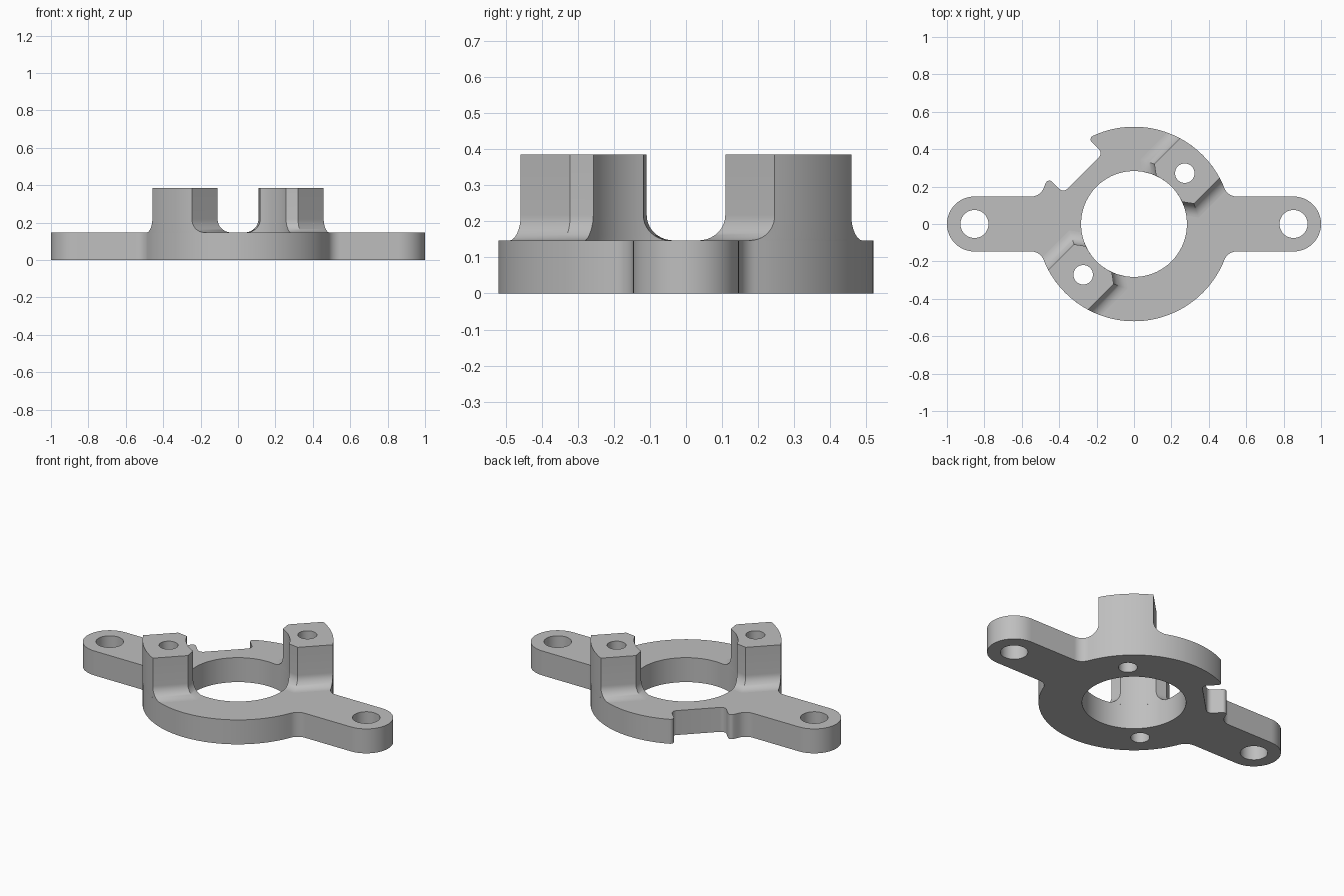
import bpy
import bmesh
from math import sin, cos, asin, acos, atan2, degrees, radians, sqrt, pi
from mathutils import Vector, Matrix

if "Cube" in bpy.data.objects:
    bpy.data.objects.remove(bpy.data.objects["Cube"])

PLATE_Z, TOP_Z = 0.147, 0.385
DISK, BORE, ARM = 0.52, 0.283, 0.147
ARM_X = 1 - ARM
POST_U, POST_HOLE = 0.384, 0.052
FILLET = 0.07

grey = bpy.data.materials.new("plain grey")
grey.use_nodes = True
colour = (0.52, 0.52, 0.52, 1)
grey.diffuse_color = colour
grey.node_tree.nodes["Principled BSDF"].inputs["Base Color"].default_value = colour


def arc(cx, cy, r, start, end, n=10):
    """Points on an arc, angles in degrees."""
    angles = [radians(start + (end - start) * i / n) for i in range(n + 1)]
    return [Vector((cx + r * cos(a), cy + r * sin(a))) for a in angles]


def circle(cx, cy, r, n=48):
    return arc(cx, cy, r, 0, 360, n)[:-1]


def turned(points, angle):
    rot = Matrix.Rotation(radians(angle), 2)
    return [rot @ p for p in points]


def clean(points):
    """Drop repeated neighbouring points."""
    return [p for i, p in enumerate(points) if (p - points[i - 1]).length > 1e-4]


def loft(name, levels):
    """Solid through stacked levels of (z, [outer loop, hole loops...])."""
    bm = bmesh.new()
    rings = [[[bm.verts.new((p.x, p.y, z)) for p in loop] for loop in loops]
             for z, loops in levels]
    for low, high in zip(rings, rings[1:]):
        for a, b in zip(low, high):
            for i in range(len(a)):
                bm.faces.new((a[i - 1], a[i], b[i], b[i - 1]))
    for level in (rings[0], rings[-1]):
        edges = [bm.edges.get((loop[i - 1], loop[i]))
                 for loop in level for i in range(len(loop))]
        bmesh.ops.triangle_fill(bm, edges=edges, use_beauty=True)
    bmesh.ops.recalc_face_normals(bm, faces=bm.faces[:])
    mesh = bpy.data.meshes.new(name)
    bm.to_mesh(mesh)
    bm.free()
    mesh.materials.append(grey)
    obj = bpy.data.objects.new(name, mesh)
    bpy.context.collection.objects.link(obj)
    bpy.ops.object.select_all(action='DESELECT')
    obj.select_set(True)
    bpy.context.view_layer.objects.active = obj
    bpy.ops.object.shade_smooth_by_angle(angle=radians(30))
    return obj


# Notch outline: flat floor, rounded inner corners and rounded lips
LIP, CORNER, HALF, FLOOR = 0.02, 0.03, 0.15, 0.385
lip_w = HALF + LIP
lip_u = sqrt((DISK - LIP) ** 2 - lip_w ** 2)
lip_a = degrees(atan2(lip_w, lip_u))
notch = (arc(lip_u, -lip_w, LIP, -lip_a, 90, 6)
         + arc(FLOOR + CORNER, CORNER - HALF, CORNER, 270, 180, 6)
         + arc(FLOOR + CORNER, HALF - CORNER, CORNER, 180, 90, 6)
         + arc(lip_u, lip_w, LIP, -90, lip_a, 6))

# Base plate: disk, two rounded arms, blended joints, bore and bolt holes
fy = ARM + FILLET
fx = sqrt((DISK + FILLET) ** 2 - fy ** 2)
fa = degrees(atan2(fy, fx))
outline = (arc(ARM_X, 0, ARM, -90, 90, 24)
           + arc(fx, fy, FILLET, -90, fa - 180)
           + arc(0, 0, DISK, fa, 135 - lip_a, 28)
           + turned(notch, 135)
           + arc(0, 0, DISK, 135 + lip_a, 180 - fa, 2)
           + arc(-fx, fy, FILLET, -fa, -90)
           + arc(-ARM_X, 0, ARM, 90, 270, 24)
           + arc(-fx, -fy, FILLET, 90, fa)
           + arc(0, 0, DISK, 180 + fa, 360 - fa, 48)
           + arc(fx, -fy, FILLET, 180 - fa, 90))
post_hole = circle(POST_U, 0, POST_HOLE, 32)
loops = [clean(outline), circle(0, 0, BORE, 72),
         circle(ARM_X, 0, 0.075), circle(-ARM_X, 0, 0.075),
         turned(post_hole, 45), turned(post_hole, 225)]
loft("base_plate", [(0, loops), (PLATE_Z, loops)])


# Posts: straight sides, slanted inner corners, flared foot
def post_section(d):
    """Post cross-section with its sides moved outward by d."""
    corner = Vector((0.304, HALF))
    along = Vector((0.037, 0.05)).normalized()
    normal = Vector((-along.y, along.x))
    k = normal.dot(corner) + d
    v = HALF + d
    u = (k - normal.y * v) / normal.x
    inner = normal * k + along * sqrt(BORE ** 2 - k ** 2)
    a = degrees(asin(v / DISK))
    b = degrees(atan2(inner.y, inner.x))
    return (arc(0, 0, DISK, -a, a, 14) + [Vector((u, v))]
            + arc(0, 0, BORE, b, -b, 12) + [Vector((u, -v))])


steps = 10
foot = [(PLATE_Z + FILLET * (1 - cos(t)), FILLET * (1 - sin(t)))
        for t in [pi / 2 * i / steps for i in range(steps + 1)]]
for name, angle in (("back_left_post", 45), ("front_right_post", 225)):
    loft(name, [(z, [turned(post_section(d), angle), turned(post_hole, angle)])
                for z, d in foot + [(TOP_Z, 0)]])
